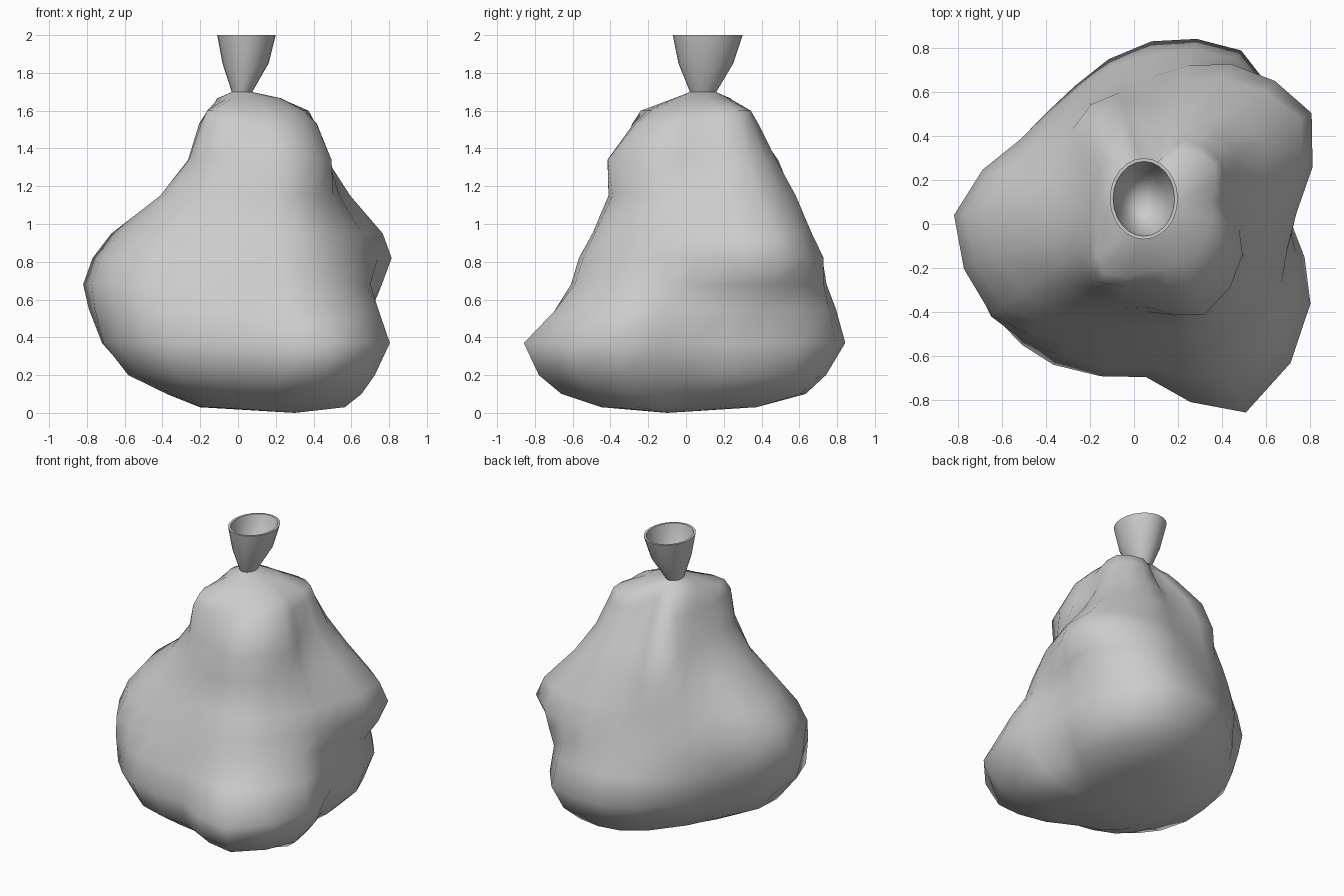
import bpy, bmesh
from math import sin, cos, tau, radians

if "Cube" in bpy.data.objects:
    bpy.data.objects.remove(bpy.data.objects["Cube"])

SIDES = 24

# Heights of the bag's cross-sections, directions of its lumps (from +x, turning to +y)
# and the radius at each height in each direction
HEIGHTS = [.03, .1, .2, .37, .55, .68, .82, .95, 1.15, 1.34, 1.53, 1.6]
ANGLES = [0, 32, 62, 90, 120, 150, 180, 212, 236, 268, 296, 332]
RADII = [
    [.38, .40, .42, .34, .28, .26, .27, .32, .38, .42, .50, .55],
    [.48, .57, .68, .60, .45, .40, .44, .51, .55, .54, .74, .65],
    [.57, .68, .79, .70, .56, .54, .65, .72, .72, .67, .88, .73],
    [.63, .73, .87, .81, .70, .66, .80, .84, .80, .72, .98, .82],
    [.61, .71, .82, .74, .68, .68, .87, .86, .76, .68, .80, .75],
    [.62, .80, .78, .67, .65, .69, .90, .86, .70, .63, .70, .67],
    [.66, .86, .77, .62, .61, .66, .85, .80, .63, .60, .66, .63],
    [.62, .80, .69, .56, .57, .61, .75, .70, .57, .53, .60, .58],
    [.47, .60, .58, .48, .55, .47, .49, .53, .49, .47, .51, .48],
    [.36, .46, .45, .35, .47, .34, .32, .40, .45, .46, .55, .47],
    [.32, .37, .33, .20, .30, .27, .27, .33, .43, .36, .40, .38],
    [.27, .34, .28, .16, .23, .23, .23, .28, .39, .31, .31, .30],
]


def lumpy_ring(z, radii):
    """Closed smooth ring through the given radii, with a point between each pair."""
    ring = []
    n = len(radii)
    for k in range(SIDES):
        i = k // 2
        r, t = radii[i], ANGLES[i]
        if k % 2:
            a, b, c, d = (radii[(i + o) % n] for o in (-1, 0, 1, 2))
            r = (b + c) / 2 + (b + c - a - d) / 40
            t += ((ANGLES[(i + 1) % n] - t) % 360) / 2
        t = radians(t)
        ring.append((.08 + r * cos(t), .06 * z + r * sin(t), z))
    return ring


def oval_ring(cx, cy, z, rx, ry):
    return [(cx + rx * cos(tau * k / SIDES), cy + ry * sin(tau * k / SIDES), z)
            for k in range(SIDES)]


def loft(name, rings, bottom=None, top=None, angle=60):
    """Skin stacked rings, optionally closing the ends to a point."""
    bm = bmesh.new()
    loops = [[bm.verts.new(p) for p in ring] for ring in rings]
    for lo, hi in zip(loops, loops[1:]):
        for k in range(SIDES):
            m = (k + 1) % SIDES
            bm.faces.new((lo[k], lo[m], hi[m], hi[k]))
    for point, loop, step in ((bottom, loops[0], -1), (top, loops[-1], 1)):
        if point:
            tip = bm.verts.new(point)
            for k in range(SIDES):
                bm.faces.new((loop[k], loop[(k + step) % SIDES], tip))
    mesh = bpy.data.meshes.new(name)
    bm.to_mesh(mesh)
    bm.free()
    obj = bpy.data.objects.new(name, mesh)
    bpy.context.collection.objects.link(obj)
    bpy.ops.object.select_all(action='DESELECT')
    obj.select_set(True)
    bpy.context.view_layer.objects.active = obj
    bpy.ops.object.shade_smooth_by_angle(angle=radians(angle))
    return obj


# Lumpy sack, gathered to the tie at the top
rings = [lumpy_ring(z, r) for z, r in zip(HEIGHTS, RADII)]
rings += [oval_ring(.06, .085, 1.665, .17, .15), oval_ring(.02, .09, 1.7, .05, .065)]
loft("bag_body", rings, bottom=(.3, -.1, 0), angle=100)

# Flared neck above the tie: outer wall, rim, then inner wall down to the gathered point
loft("bag_neck", [
    oval_ring(.02, .09, 1.69, .05, .065),
    oval_ring(.04, .105, 1.85, .122, .145),
    oval_ring(.045, .115, 2.0, .155, .185),
    oval_ring(.045, .115, 2.0, .14, .17),
    oval_ring(.04, .105, 1.85, .107, .13),
], top=(.03, .095, 1.7), angle=40)
